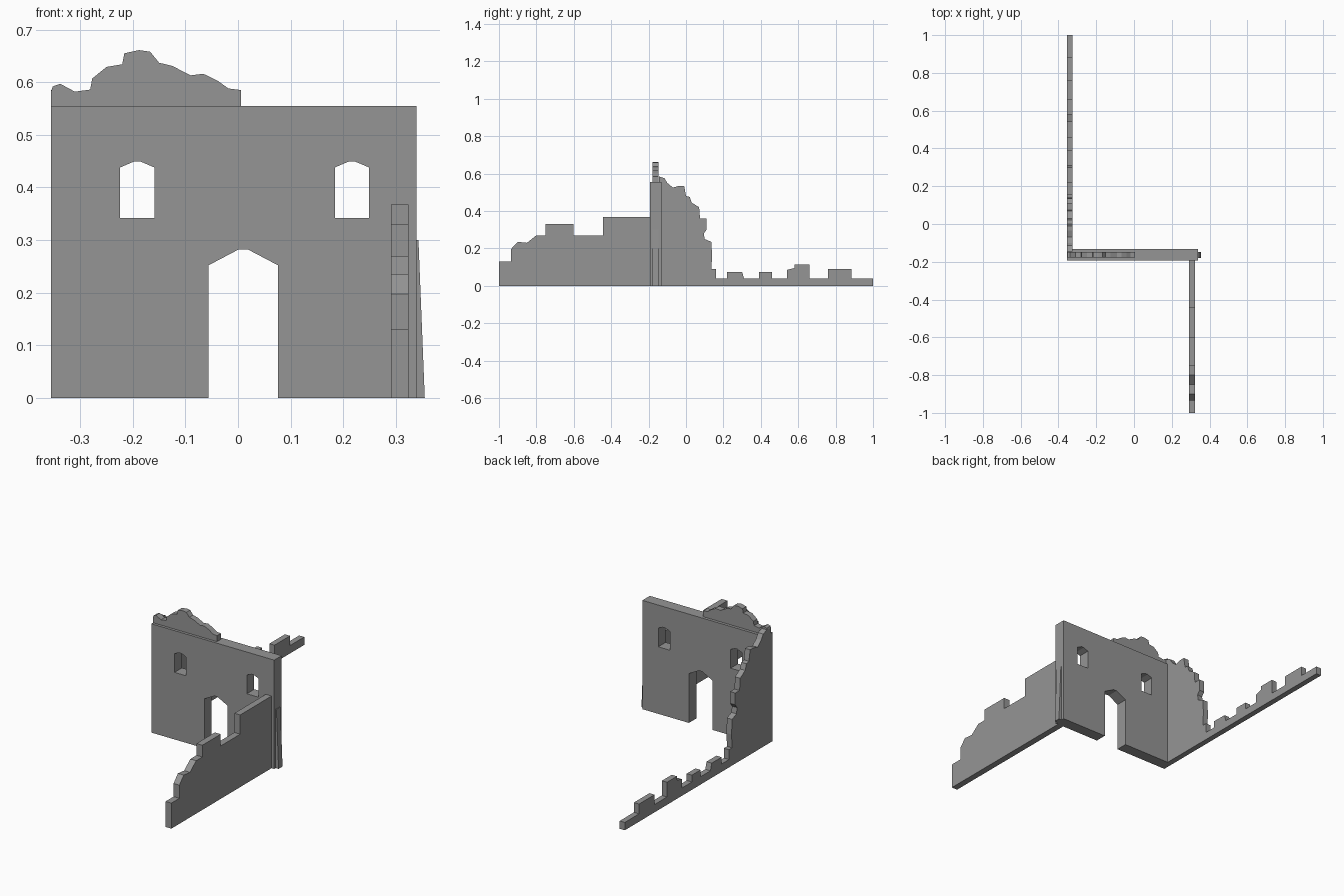
import bpy, bmesh

if "Cube" in bpy.data.objects:
    bpy.data.objects.remove(bpy.data.objects["Cube"])

# Dark grey stone
stone = bpy.data.materials.new("dark_stone")
stone.diffuse_color = (.3, .3, .3, 1)
stone.use_nodes = True
stone.node_tree.nodes["Principled BSDF"].inputs["Base Color"].default_value = stone.diffuse_color


def slab(name, plane, lo, hi, outline, holes=()):
    """Extrude a 2D outline (with holes) between lo and hi along y ('xz') or x ('yz')."""
    cu = bpy.data.curves.new(name + "_profile", 'CURVE')
    cu.dimensions = '2D'
    cu.fill_mode = 'BOTH'
    cu.extrude = (hi - lo) / 2
    for loop in (outline, *holes):
        sp = cu.splines.new('POLY')
        sp.points.add(len(loop) - 1)
        for p, (a, b) in zip(sp.points, loop):
            p.co = (a, b, 0, 1)
        sp.use_cyclic_u = True
    tmp = bpy.data.objects.new(name + "_tmp", cu)
    bpy.context.collection.objects.link(tmp)
    me = bpy.data.meshes.new_from_object(
        tmp.evaluated_get(bpy.context.evaluated_depsgraph_get()))
    bpy.data.objects.remove(tmp)
    bpy.data.curves.remove(cu)
    mid = (lo + hi) / 2
    bm = bmesh.new()
    bm.from_mesh(me)
    for v in bm.verts:
        a, b, c = v.co
        v.co = (a, mid - c, b) if plane == 'xz' else (mid + c, a, b)
    bmesh.ops.remove_doubles(bm, verts=bm.verts, dist=1e-5)
    bmesh.ops.recalc_face_normals(bm, faces=bm.faces)
    for f in bm.faces:
        f.smooth = False
        f.material_index = 0
    bm.to_mesh(me)
    bm.free()
    me.name = name
    me.materials.clear()
    me.materials.append(stone)
    ob = bpy.data.objects.new(name, me)
    bpy.context.collection.objects.link(ob)
    return ob


def window(x):
    return [(x, .342), (x + .065, .342), (x + .065, .438), (x + .039, .449),
            (x + .026, .449), (x, .438)]


# Gate wall with arched doorway and two windows
slab("gate_wall", 'xz', -.192, -.132,
     [(-.355, 0), (-.056, 0), (-.056, .252), (.001, .282), (.019, .282),
      (.076, .252), (.076, 0), (.339, 0), (.339, .555), (-.355, .555)],
     [window(-.224), window(.184)])

# Crumbled masonry on top of the gate wall
slab("broken_parapet", 'xz', -.178, -.147,
     [(-.355, .555), (-.355, .583), (-.352, .592), (-.338, .597), (-.31, .582),
      (-.281, .586), (-.277, .607), (-.25, .629), (-.22, .634), (-.216, .655),
      (-.188, .661), (-.167, .658), (-.15, .637), (-.125, .631), (-.09, .613),
      (-.066, .616), (-.039, .603), (-.018, .588), (.006, .585), (.006, .555)])

# Stepped ruined wall running forward on the right
slab("front_side_wall", 'yz', .291, .324,
     [(-1, 0), (-1, .13), (-.935, .13), (-.935, .197), (-.9, .235), (-.85, .23),
      (-.8, .27), (-.75, .27), (-.75, .33), (-.602, .33), (-.602, .27),
      (-.445, .27), (-.445, .368), (-.185, .368), (-.185, 0)])

# Collapsed wall running back on the left
slab("rear_side_wall", 'yz', -.355, -.326,
     [(-.145, 0), (-.145, .585), (-.115, .575), (-.1, .55), (-.07, .525),
      (-.035, .535), (-.01, .535), (0, .48), (.02, .475), (.03, .445),
      (.07, .42), (.075, .36), (.11, .36), (.11, .3), (.095, .28), (.1, .25),
      (.135, .235), (.14, .16), (.135, .09), (.16, .09), (.16, .04), (.22, .04),
      (.22, .075), (.3, .075), (.31, .04), (.39, .04), (.39, .075), (.46, .075),
      (.46, .04), (.54, .04), (.54, .085), (.58, .095), (.58, .115),
      (.66, .115), (.66, .04), (.76, .04), (.76, .09), (.885, .09),
      (.885, .04), (1, .04), (1, 0)])

# Tapered buttress on the right end of the gate wall
slab("buttress", 'xz', -.18, -.148,
     [(.336, 0), (.355, 0), (.343, .3), (.336, .3)])
